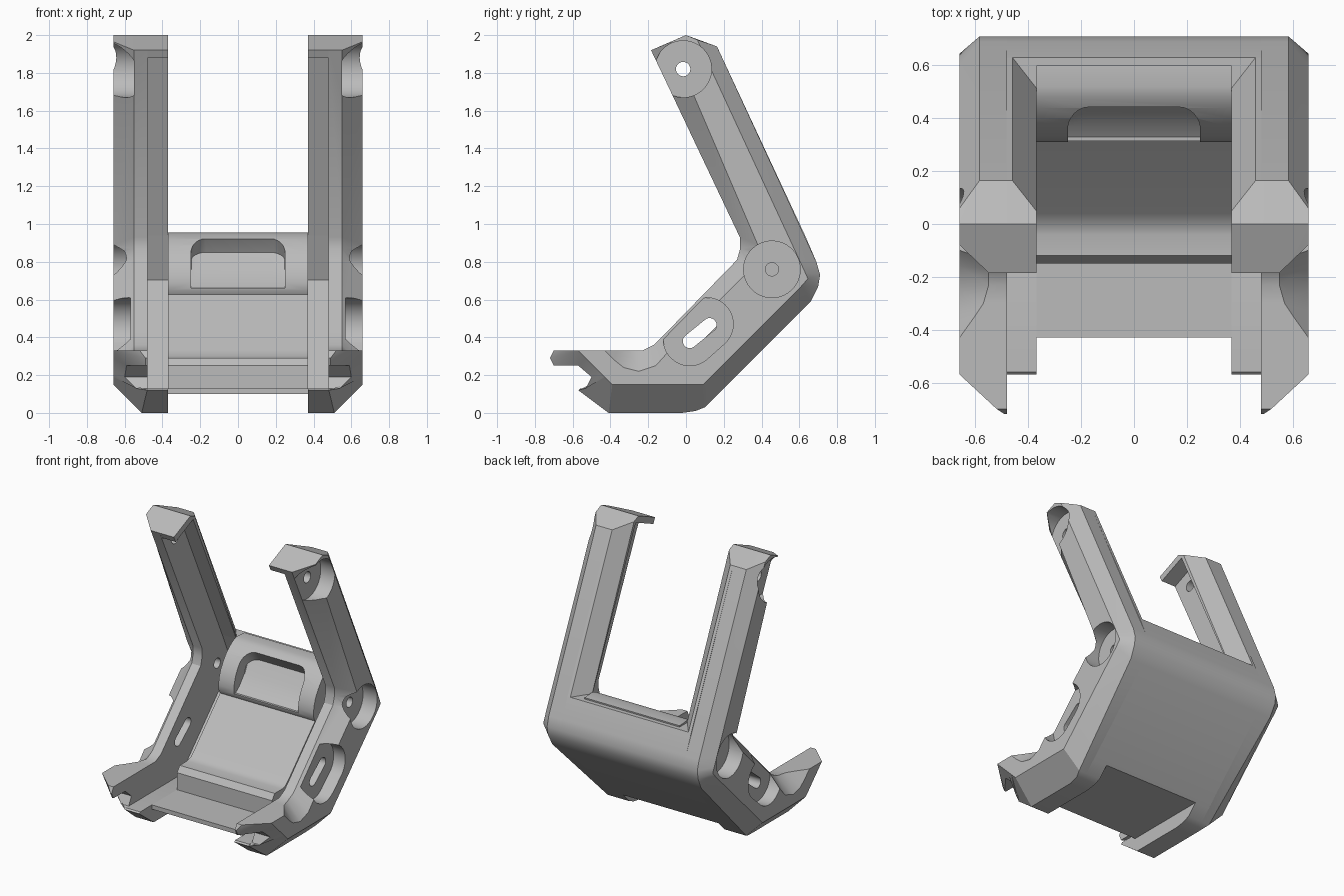
import bpy, bmesh, math

cube = bpy.data.objects.get("Cube")
if cube:
    bpy.data.objects.remove(cube)

grey = bpy.data.materials.new("matte_grey")
grey.use_nodes = True
colour = (0.5, 0.5, 0.5, 1)
grey.diffuse_color = colour
grey.node_tree.nodes["Principled BSDF"].inputs["Base Color"].default_value = colour


def loft(name, sections):
    """Bridge matching outlines of (x, y, z) points and cap both ends."""
    bm = bmesh.new()
    rings = [[bm.verts.new(p) for p in section] for section in sections]
    count = len(rings[0])
    for a, b in zip(rings, rings[1:]):
        for i in range(count):
            j = (i + 1) % count
            bm.faces.new((a[i], a[j], b[j], b[i]))
    bm.faces.new(rings[0])
    bm.faces.new(rings[-1])
    bmesh.ops.remove_doubles(bm, verts=bm.verts, dist=0.0005)
    bmesh.ops.recalc_face_normals(bm, faces=bm.faces)
    mesh = bpy.data.meshes.new(name)
    bm.to_mesh(mesh)
    bm.free()
    mesh.materials.append(grey)
    obj = bpy.data.objects.new(name, mesh)
    bpy.context.collection.objects.link(obj)
    return obj


def section(x, outline):
    return [(x, y, z) for y, z in outline]


def prism(name, outline, x0, x1):
    return loft(name, [section(x0, outline), section(x1, outline)])


def activate(obj):
    bpy.ops.object.select_all(action='DESELECT')
    obj.select_set(True)
    bpy.context.view_layer.objects.active = obj


def cut(obj, cutter):
    activate(obj)
    mod = obj.modifiers.new("cut", 'BOOLEAN')
    mod.operation = 'DIFFERENCE'
    mod.solver = 'EXACT'
    mod.object = cutter
    bpy.ops.object.modifier_apply(modifier=mod.name)
    bpy.data.objects.remove(cutter)


def capsule(a, b, radius, steps=20):
    """Outline of a round-ended slot; a circle when a equals b."""
    turn = math.atan2(b[1] - a[1], b[0] - a[0]) - math.pi / 2
    points = []
    for centre, start in ((b, turn), (a, turn + math.pi)):
        for i in range(steps):
            t = start + math.pi * (i + (0.5 if a == b else 0)) / (steps if a == b else steps - 1)
            points.append((centre[0] + radius * math.cos(t), centre[1] + radius * math.sin(t)))
    return points


# Side frame: full outline (y, z), chamfer start x, outline on outer face (y, z)
OUTER = 0.66
frame = [
    # arm tip and back
    (-.185, 1.92, .55, -.08, 1.965), (0, 2, OUTER, 0, 2), (.164, 1.94, .585, .06, 1.975),
    # rounded back corner and ramp
    (.69, .80, .585, .60, .81), (.71, .73, .585, .63, .745),
    (.70, .67, .585, .645, .71), (.66, .59, .58, .61, .67),
    (.10, .03, .54, .09, .15), (.05, .01, .52, .08, .15), (-.02, 0, .51, .06, .15),
    # foot, rail notch and hook
    (-.41, 0, .51, -.39, .15), (-.57, .12, .48, -.43, .19), (-.53, .13, .54, -.45, .21),
    (-.50, .19, .60, -.47, .23), (-.57, .25, .59, -.53, .29), (-.70, .25, .49, -.57, .33),
    (-.72, .29, .49, -.57, .33), (-.70, .33, .52, -.57, .33),
    # scooped shoulder
    (-.43, .33, OUTER, -.43, .33), (-.36, .33, .61, -.38, .28), (-.30, .33, .57, -.33, .24),
    (-.23, .33, .55, -.25, .22), (-.17, .36, .55, -.16, .25), (-.11, .42, .55, -.07, .35),
    # front inner corner
    (.27, .81, .55, .38, .80), (.287, .87, .55, .40, .84), (.285, .93, .55, .38, .89),
]
tip, pivot = (-.015, 1.82), (.455, .76)
slot_low, slot_high = (.02, .38), (.125, .465)

# Inner lip of the arm: end cap and back strip, bevelled towards the window
lip = [(-.185, 1.92), (0, 2), (.164, 1.94), (.63, .94), (.51, .94), (.03, 1.964), (-.165, 1.88)]
lip_edge = lip[:2] + [(.05, 1.978), (.515, .945)] + lip[4:]

# Foot pad beside the rail channel
pad = [(-.41, 0), (-.02, 0), (.05, .01), (.10, .03), (.17, .10), (.05, .13), (-.56, .13), (-.57, .12)]

parts = []
for side, word in ((1, "left"), (-1, "right")):
    wall = loft(word + "_side_frame", [
        [(side * .48, p[0], p[1]) for p in frame],
        [(side * max(p[2], .481), p[0], p[1]) for p in frame],
        [(side * OUTER, p[3], p[4]) for p in frame]])
    # recesses for the fixings, then the through holes
    for a, b, wide, narrow in ((tip, tip, .15, .038), (pivot, pivot, .15, .035),
                               (slot_low, slot_high, .14, .037)):
        if a != b:
            cut(wall, prism("recess_cutter", capsule((.02, .39), (.11, .47), .14), side * .57, side * .8))
        else:
            cut(wall, prism("recess_cutter", capsule(a, b, wide), side * .55, side * .8))
        cut(wall, prism("hole_cutter", capsule(a, b, narrow), side * .4, side * .8))
    parts.append(wall)
    parts.append(loft(word + "_arm_lip", [
        section(side * .482, lip), section(side * .46, lip), section(side * .37, lip_edge)]))
    parts.append(prism(word + "_foot_pad", pad, side * .37, side * .482))

# Ramp skin joining both sides
skin = [(.63, .94), (.69, .80), (.71, .73), (.70, .67), (.66, .59), (.17, .10),
        (.05, .13), (.614, .704), (.51, .94)]
parts.append(prism("ramp_skin", skin, -.482, .482))

# Raised floor with a step at the front
floor = [(.17, .10), (-.43, .10), (-.43, .13), (-.15, .13), (-.15, .25), (-.12, .29),
         (-.04, .29), (0, .30), (.04, .335), (.35, .65), (.60, .70), (.64, .59)]
parts.append(prism("raised_floor", floor, -.37, .37))

# Rounded cross block with a pocket
block = [(.60, .95), (.52, .955), (.48, .945), (.44, .92), (.40, .885), (.365, .84), (.335, .79),
         (.318, .74), (.31, .69), (.315, .65), (.33, .625), (.58, .68)]
cross_block = prism("cross_block", block, -.37, .37)


def pocket(inset):
    """Pocket outline whose top sinks by the given amount at the ends."""
    drop = inset
    return [(.445 - drop, .92 - drop), (.49 - drop * .6, .85 - drop * .6), (.43, .76), (.37, .69),
            (.33, .66), (.2, .66), (.2, 1.16 - drop * 2)]


rounding = [0.08 * (1 - math.sin(i * math.pi / 12)) for i in range(7)]
spread = [.25 - 0.08 * (1 - math.cos(i * math.pi / 12)) for i in range(7)]
ends = [(-x, d) for x, d in zip(spread, rounding)]
ends += [(-x, d) for x, d in reversed(ends)]
cut(cross_block, loft("pocket_cutter", [section(x, pocket(d)) for x, d in ends]))
parts.append(cross_block)

for part in parts:
    activate(part)
    bpy.ops.object.shade_smooth_by_angle(angle=math.radians(28))
